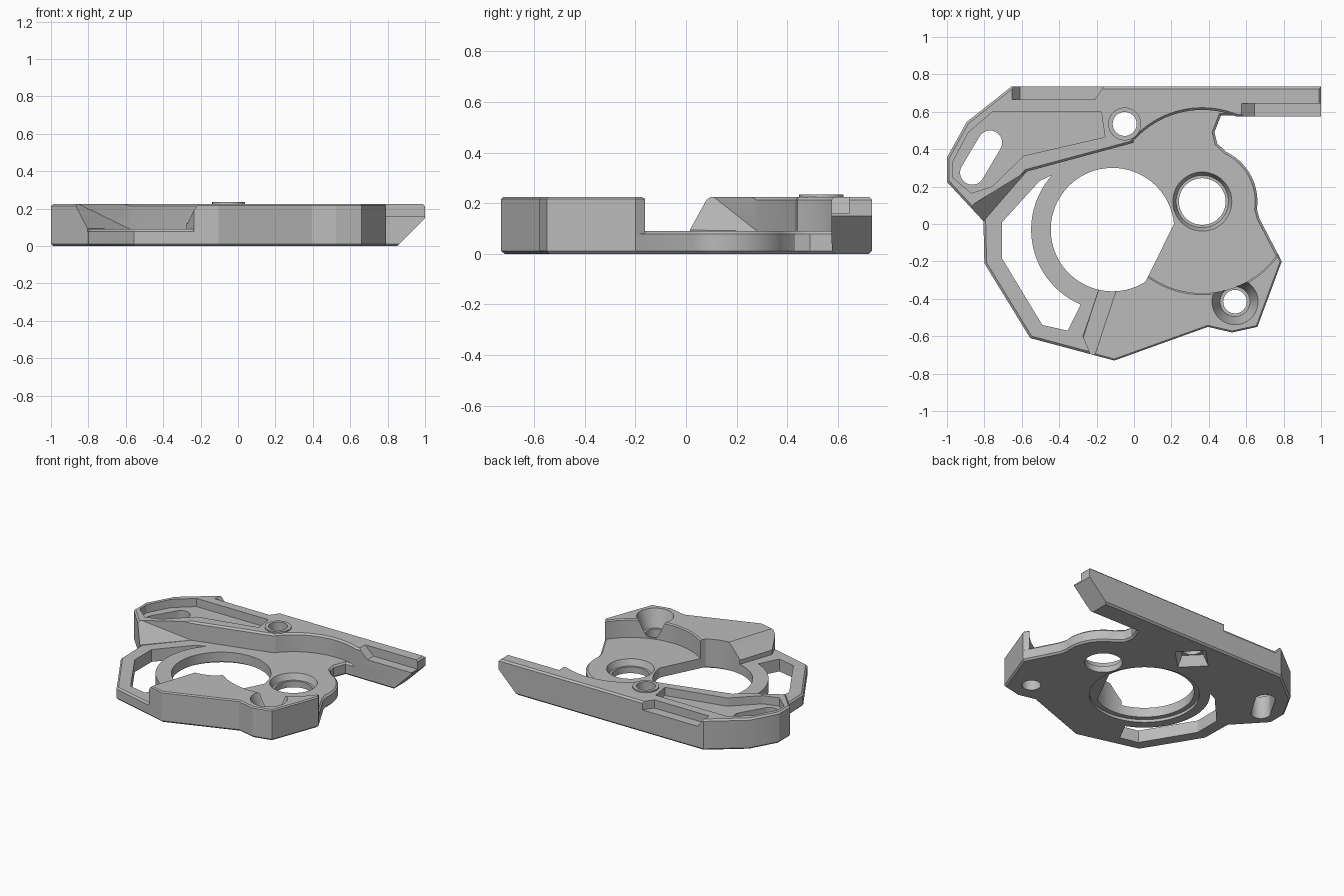
import bpy, bmesh
from math import cos, sin, radians
from mathutils import Vector

cube = bpy.data.objects.get("Cube")
if cube:
    bpy.data.objects.remove(cube, do_unlink=True)

FLOOR, TOP, CH = 0.09, 0.225, 0.012
BIG, SMALL, SCREW, PIN = (-0.115, -0.03), (0.365, 0.12), (0.54, -0.415), (-0.05, 0.535)

grey = bpy.data.materials.new("plain grey")
grey.use_nodes = True
grey.diffuse_color = (0.5, 0.5, 0.5, 1)
grey.node_tree.nodes["Principled BSDF"].inputs["Base Color"].default_value = (0.5, 0.5, 0.5, 1)


def arc(c, r, a0, a1, n=24):
    """Points along an arc, angles in degrees."""
    angles = [radians(a0 + (a1 - a0) * i / n) for i in range(n + 1)]
    return [(c[0] + r * cos(a), c[1] + r * sin(a)) for a in angles]


def finish(name, bm):
    bmesh.ops.recalc_face_normals(bm, faces=bm.faces)
    mesh = bpy.data.meshes.new(name)
    bm.to_mesh(mesh)
    bm.free()
    mesh.materials.append(grey)
    ob = bpy.data.objects.new(name, mesh)
    bpy.context.collection.objects.link(ob)
    return ob


def prism(name, outline, z0, z1, top=0, bottom=0):
    """Extruded outline with optional chamfers on its caps."""
    bm = bmesh.new()
    base = bm.faces.new([bm.verts.new((x, y, z0 + bottom)) for x, y in outline])
    ext = bmesh.ops.extrude_face_region(bm, geom=[base], use_keep_orig=True)["geom"]
    cap = [g for g in ext if isinstance(g, bmesh.types.BMFace)][0]
    height = z1 - top - z0 - bottom
    bmesh.ops.translate(bm, vec=(0, 0, height), verts=list(cap.verts))
    bmesh.ops.recalc_face_normals(bm, faces=bm.faces)
    for face, size in ((cap, top), (base, bottom)):
        if size:
            bmesh.ops.inset_region(bm, faces=[face], thickness=size, depth=size,
                                   use_even_offset=True, use_boundary=True)
    return finish(name, bm)


def hull(name, points):
    """Convex solid around points."""
    bm = bmesh.new()
    for p in points:
        bm.verts.new(p)
    bmesh.ops.convex_hull(bm, input=bm.verts)
    bmesh.ops.delete(bm, geom=[v for v in bm.verts if not v.link_faces], context='VERTS')
    bmesh.ops.dissolve_limit(bm, angle_limit=0.01, verts=bm.verts, edges=bm.edges)
    return finish(name, bm)


def cone(name, c, r0, r1, z0, z1, n=48):
    bm = bmesh.new()
    bmesh.ops.create_cone(bm, cap_ends=True, segments=n, radius1=r0, radius2=r1, depth=z1 - z0)
    bmesh.ops.translate(bm, vec=Vector((c[0], c[1], (z0 + z1) / 2)), verts=bm.verts)
    return finish(name, bm)


def combine(target, tool, operation):
    mod = target.modifiers.new(tool.name, 'BOOLEAN')
    mod.object, mod.operation, mod.solver = tool, operation, 'EXACT'
    bpy.context.view_layer.objects.active = target
    bpy.ops.object.modifier_apply(modifier=mod.name)
    bpy.data.objects.remove(tool, do_unlink=True)


# Thin base plate covering the whole outline
rear_outer = [(1, 0.575), (1, 0.735), (-0.655, 0.735), (-0.895, 0.545), (-1, 0.355), (-1, 0.225),
              (-0.805, 0.015)]
front_outer = [(0.79, -0.2), (0.66, -0.55), (0.525, -0.58), (0.395, -0.55), (-0.105, -0.73)]
base_outline = (rear_outer + [(-0.8, -0.21), (-0.555, -0.61)] + front_outer[::-1]
                + [(0.67, 0.03)] + arc(SMALL, 0.295, -8, 64, 14)
                + [(0.445, 0.43), (0.43, 0.49), (0.465, 0.58)])
plate = prism("base_plate", base_outline, 0, FLOOR, CH, CH)

# Raised rear rail, with a sloping left corner
rear = prism("rear_rail", [(-0.575, 0.28), (0, 0.435)] + arc(SMALL, 0.49, 139, 68) + rear_outer,
             0.04, TOP, CH)
combine(rear, hull("corner_slope", [(-0.805, 0.01, FLOOR), (-0.885, 0.09, 0.24), (-0.65, 0.225, 0.24),
                                    (-0.575, 0.28, 0.24), (-0.575, 0.28, FLOOR), (-0.75, 0, 0.24),
                                    (-0.85, 0, 0.24)]), 'DIFFERENCE')

# Raised front block, with a sloping left side
front = prism("front_block", arc(SMALL, 0.49, 231.6, 325) + front_outer
              + [(-0.235, -0.695), (-0.275, -0.6), (-0.19, -0.355), (-0.02, -0.2)], 0.04, TOP, 0.008)
combine(front, hull("side_slope", [(-0.17, -0.29, 0.12), (-0.32, -0.76, 0.12), (-0.065, -0.29, 0.235),
                                   (-0.22, -0.76, 0.235), (-0.4, -0.29, 0.235),
                                   (-0.5, -0.76, 0.235)]), 'DIFFERENCE')

for part in (rear, front, cone("pin_boss", PIN, 0.088, 0.088, 0.05, 0.235)):
    combine(plate, part, 'UNION')

# Recess around the slot, rail notches and rail end
slot = arc((-0.77, 0.435), 0.065, 0, 360, 32)[:-1] + arc((-0.865, 0.275), 0.065, 0, 360, 32)[:-1]
cuts = [
    prism("slot_pocket", [(-0.755, 0.6), (-0.885, 0.49), (-0.97, 0.33), (-0.97, 0.25), (-0.87, 0.165),
                          (-0.76, 0.2), (-0.59, 0.365), (-0.155, 0.465), (-0.175, 0.6)], 0.165, 0.3),
    hull("slot", [(x, y, z) for x, y in slot for z in (-0.1, 0.3)]),
    hull("back_notch", [(x, y, z) for y in (0.665, 0.8)
                        for x, z in ((-0.61, 0.165), (-0.66, 0.235),
                                     (-0.21 + (y - 0.665) * 0.7, 0.165),
                                     (-0.21 + (y - 0.665) * 0.7, 0.235))]),
    hull("front_notch", [(x, y, z) for y in (0.5, 0.645)
                         for x, z in ((0.645, 0.16), (0.565, 0.235), (1.1, 0.16), (1.1, 0.235))]),
    hull("rail_end", [(x, y, z) for y in (0.5, 0.8)
                      for x, z in ((0.83, -0.02), (1.02, 0.17), (1.1, 0.17), (1.1, -0.02))]),
]

# Large opening with one flat, and its shallow lip underneath
cuts.append(prism("large_opening", arc(BIG, 0.33, 5, 302, 64), -0.1, 0.3))
cuts.append(cone("opening_lip", BIG, 0.365, 0.365, -0.1, 0.02, 64))

# Curved window in the left frame
cuts.append(prism("frame_window", arc(BIG, 0.435, 247, 138)
                  + [(-0.505, 0.23), (-0.705, 0.01), (-0.705, -0.185), (-0.49, -0.54), (-0.355, -0.57)],
                  -0.1, 0.3))

# Round holes and their countersinks
for name, c, r in (("bearing", SMALL, 0.125), ("screw", SCREW, 0.063), ("pin", PIN, 0.064)):
    cuts.append(cone(name + "_hole", c, r, r, -0.1, 0.3))
cuts.append(cone("bearing_seat", SMALL, 0.14, 0.17, 0.045, 0.12))
cuts.append(cone("screw_seat", SCREW, 0.08, 0.125, 0.1, 0.23))
cuts.append(cone("nut_recess", PIN, 0.15, 0.1, -0.01, 0.07, 4))

for cutter in cuts:
    combine(plate, cutter, 'DIFFERENCE')

plate.name = "mounting_plate"
bpy.ops.object.select_all(action='DESELECT')
plate.select_set(True)
bpy.context.view_layer.objects.active = plate
bpy.ops.object.shade_smooth_by_angle(angle=radians(25))
